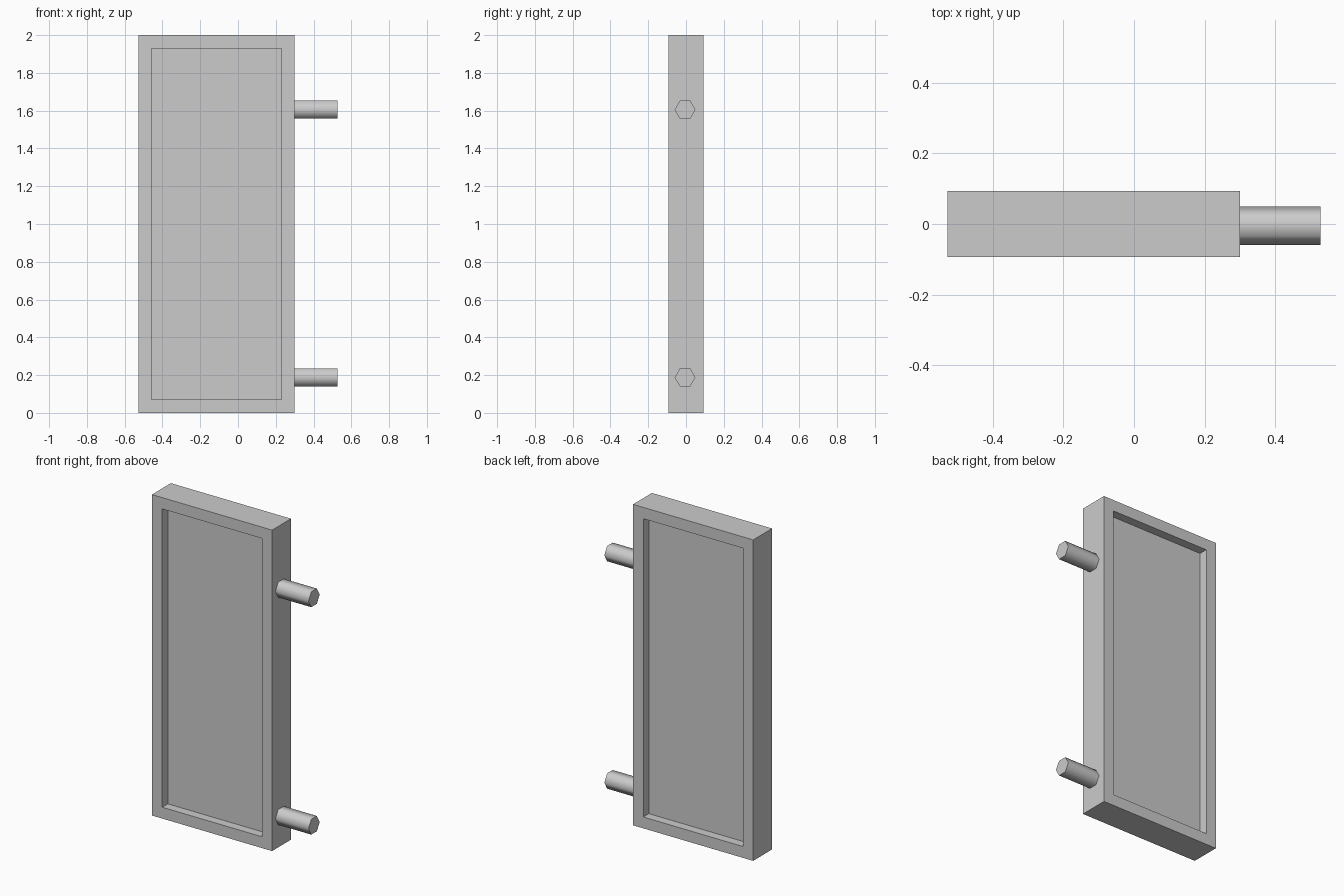
import bpy, bmesh, math
from mathutils import Matrix, Vector

if "Cube" in bpy.data.objects:
    bpy.data.objects.remove(bpy.data.objects["Cube"])

X0, X1 = -0.528, 0.30      # panel left and right edges
HALF_T = 0.093             # half thickness
BORDER, RECESS = 0.10, 0.055


def finish(bm, name):
    bmesh.ops.recalc_face_normals(bm, faces=bm.faces)
    mesh = bpy.data.meshes.new(name)
    bm.to_mesh(mesh)
    bm.free()
    obj = bpy.data.objects.new(name, mesh)
    bpy.context.collection.objects.link(obj)
    return obj


# Framed door panel: a slab with a square-edged recess on front and back
bm = bmesh.new()
bmesh.ops.create_cube(bm, size=1, matrix=Matrix.Translation(((X0 + X1) / 2, 0, 1))
                      @ Matrix.Diagonal((X1 - X0, HALF_T * 2, 2, 1)))
bm.normal_update()
for side in (-1, 1):
    face = next(f for f in bm.faces if f.normal.y * side > 0.9)
    bmesh.ops.inset_region(bm, faces=[face], thickness=BORDER)
    inner = bmesh.ops.extrude_discrete_faces(bm, faces=[face])["faces"][0]
    bmesh.ops.translate(bm, verts=inner.verts, vec=Vector((0, -side * RECESS, 0)))
    bm.normal_update()
finish(bm, "door_panel")

# Hexagonal hinge pegs, corners pointing along y
PEG_START, PEG_END, PEG_R = 0.28, 0.528, 0.055
for name, z in (("lower_hinge_peg", 0.188), ("upper_hinge_peg", 1.605)):
    bm = bmesh.new()
    bmesh.ops.create_cone(bm, cap_ends=True, segments=6, radius1=PEG_R, radius2=PEG_R,
                          depth=PEG_END - PEG_START,
                          matrix=Matrix.Translation(((PEG_START + PEG_END) / 2, -0.005, z))
                          @ Matrix.Rotation(math.pi / 2, 4, 'Y')
                          @ Matrix.Rotation(math.pi / 2, 4, 'Z'))
    # Put a corner on the y axis whichever way the ring starts
    far = max(v.co.y for v in bm.verts) + 0.005
    if far < PEG_R * 0.95:
        bmesh.ops.rotate(bm, verts=bm.verts, cent=(0, -0.005, z),
                         matrix=Matrix.Rotation(math.radians(30), 3, 'X'))
    peg = finish(bm, name)
    bpy.ops.object.select_all(action='DESELECT')
    peg.select_set(True)
    bpy.context.view_layer.objects.active = peg
    bpy.ops.object.shade_smooth_by_angle(angle=math.radians(65))
